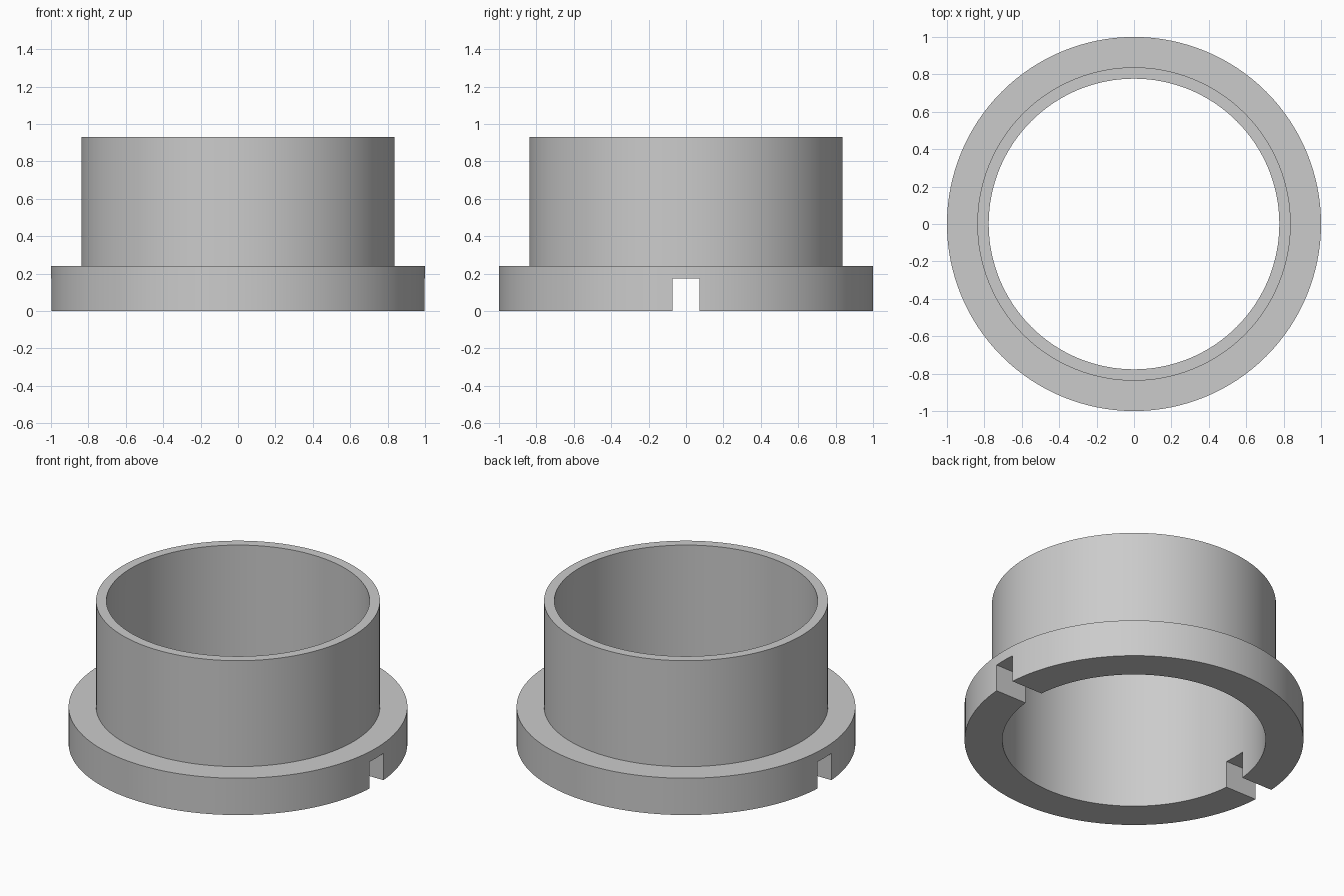
import bpy, bmesh, math

cube = bpy.data.objects.get("Cube")
if cube:
    bpy.data.objects.remove(cube, do_unlink=True)

SEGMENTS = 128
BORE, TUBE, FLANGE = 0.777, 0.838, 1.0
FLANGE_TOP, HEIGHT = 0.24, 0.93
SLOT_WIDTH, SLOT_HEIGHT = 0.145, 0.175

grey = bpy.data.materials.new("plain grey")
grey.use_nodes = True
color = (0.6, 0.6, 0.6, 1)
grey.diffuse_color = color
grey.node_tree.nodes["Principled BSDF"].inputs["Base Color"].default_value = color


def add_object(name, bm):
    bmesh.ops.recalc_face_normals(bm, faces=bm.faces)
    mesh = bpy.data.meshes.new(name)
    bm.to_mesh(mesh)
    bm.free()
    mesh.materials.append(grey)
    obj = bpy.data.objects.new(name, mesh)
    bpy.context.collection.objects.link(obj)
    return obj


# Flanged sleeve: closed wall profile turned about the z axis
profile = [(BORE, 0), (FLANGE, 0), (FLANGE, FLANGE_TOP),
           (TUBE, FLANGE_TOP), (TUBE, HEIGHT), (BORE, HEIGHT)]
bm = bmesh.new()
verts = [bm.verts.new((r, 0, z)) for r, z in profile]
edges = [bm.edges.new((v, verts[i - 1])) for i, v in enumerate(verts)]
bmesh.ops.spin(bm, geom=verts + edges, cent=(0, 0, 0), axis=(0, 0, 1),
               angle=math.tau, steps=SEGMENTS, use_merge=True)
bmesh.ops.remove_doubles(bm, verts=bm.verts, dist=1e-5)
sleeve = add_object("flanged_sleeve", bm)

# Slot cutter: one bar through both sides of the flange underside
bm = bmesh.new()
bmesh.ops.create_cube(bm, size=1)
bmesh.ops.scale(bm, vec=(3, SLOT_WIDTH, 2 * SLOT_HEIGHT), verts=bm.verts)
cutter = add_object("slot_cutter", bm)
cutter.hide_render = True
cutter.hide_set(True)

cut = sleeve.modifiers.new("slots", "BOOLEAN")
cut.operation = "DIFFERENCE"
cut.solver = "EXACT"
cut.object = cutter

# Apply the cut, then smooth the round walls and keep the rims sharp
bpy.ops.object.select_all(action="DESELECT")
sleeve.select_set(True)
bpy.context.view_layer.objects.active = sleeve
bpy.ops.object.modifier_apply(modifier=cut.name)
bpy.data.objects.remove(cutter, do_unlink=True)
bpy.ops.object.shade_smooth_by_angle(angle=math.radians(30))
